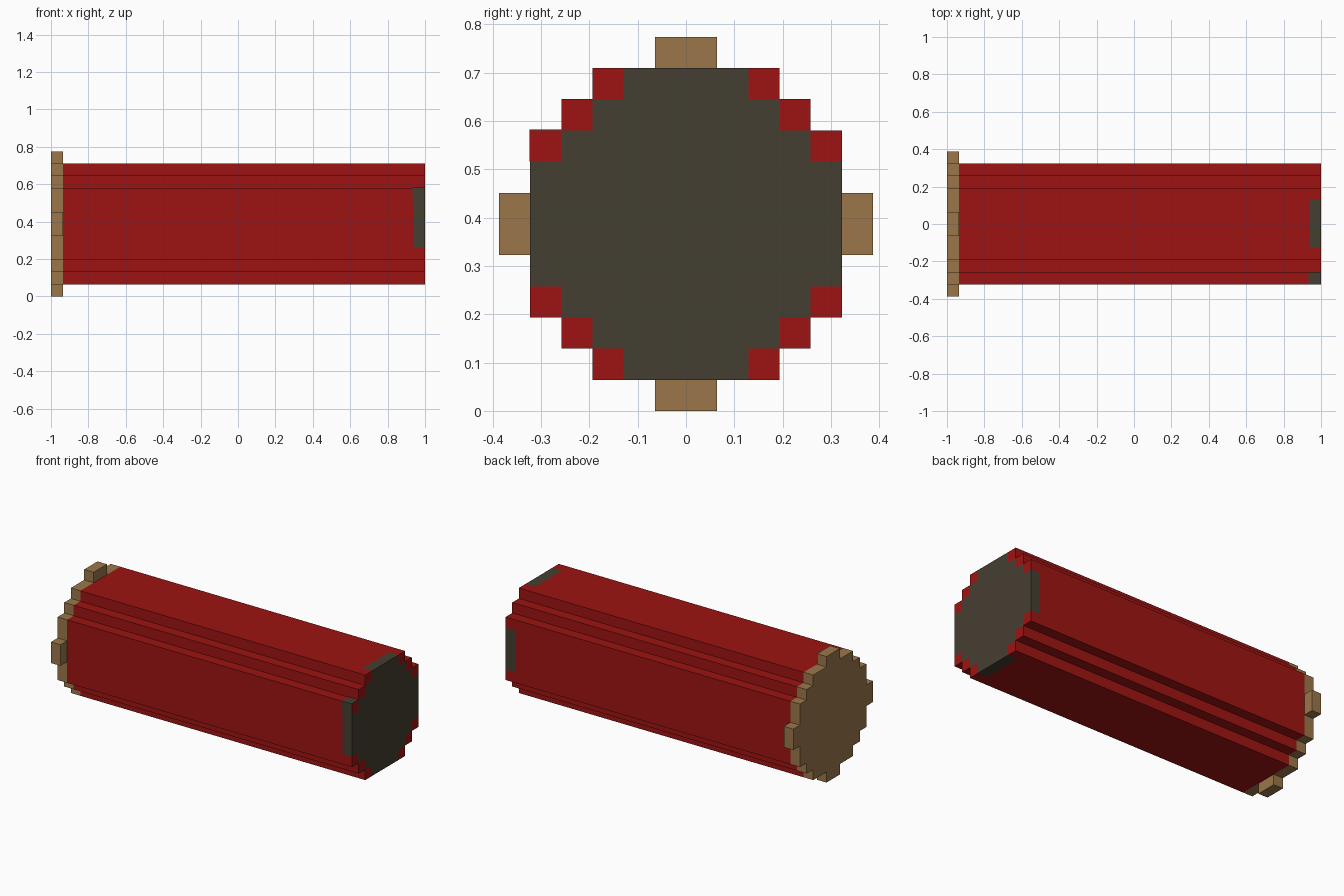
import bpy, bmesh

if "Cube" in bpy.data.objects:
    bpy.data.objects.remove(bpy.data.objects["Cube"])

V = 2 / 31                       # one voxel; the model is 31 voxels long
Z_MID = 6 * V


def material(name, rgb):
    m = bpy.data.materials.new(name)
    m.diffuse_color = (*rgb, 1)
    m.use_nodes = True
    m.node_tree.nodes["Principled BSDF"].inputs["Base Color"].default_value = m.diffuse_color
    return m


RED = material("red", (0.34, 0.007, 0.006))
TAN = material("tan", (0.33, 0.185, 0.068))
DARK = material("dark", (0.060, 0.049, 0.031))


def finish(name, bm, mat):
    bmesh.ops.recalc_face_normals(bm, faces=bm.faces)
    mesh = bpy.data.meshes.new(name)
    bm.to_mesh(mesh)
    bm.free()
    mesh.materials.append(mat)
    ob = bpy.data.objects.new(name, mesh)
    bpy.context.collection.objects.link(ob)
    return ob


def stepped_disc(name, steps, x0, x1, mat):
    """Extrude a stepped round outline; steps = (half width, height), widest first."""
    quarter = []
    low = 0
    for w, h in steps:
        quarter += [(w, low), (w, h)]
        low = h
    quarter = quarter[1:]                       # drop the point on the axis
    last_w, last_h = steps[-1]
    right = [(y, -z) for y, z in reversed(quarter)] + quarter
    outline = right + [(-y, z) for y, z in reversed(right)]
    bm = bmesh.new()
    face = bm.faces.new([bm.verts.new((x0, y * V, Z_MID + z * V)) for y, z in outline])
    ext = bmesh.ops.extrude_face_region(bm, geom=[face], use_keep_orig=True)
    verts = [g for g in ext["geom"] if isinstance(g, bmesh.types.BMVert)]
    bmesh.ops.translate(bm, verts=verts, vec=(x1 - x0, 0, 0))
    return finish(name, bm, mat)


def add_box(bm, x, y, z):
    lo = [min(r) for r in (x, y, z)]
    hi = [max(r) for r in (x, y, z)]
    for v in bmesh.ops.create_cube(bm, size=1)["verts"]:
        v.co = [lo[i] if v.co[i] < 0 else hi[i] for i in range(3)]


# Long red tube
stepped_disc("tube", [(5, 3), (4, 4), (3, 5)], -1 + V, 1 - V, RED)

# Tan base with four side lugs
stepped_disc("base", [(6, 1), (5, 3), (4, 4), (3, 5), (1, 6)], -1, -1 + V, TAN)

# Dark end cap
stepped_disc("end_cap", [(5, 2), (4, 3), (3, 4), (2, 5)], 1 - V, 1, DARK)

# Red corner blocks around the end cap
bm = bmesh.new()
for sy in (-1, 1):
    for sz in (-1, 1):
        for y, z in ((4, 2), (3, 3), (2, 4)):
            add_box(bm, (1 - V, 1),
                    (sy * y * V, sy * (y + 1) * V),
                    (Z_MID + sz * z * V, Z_MID + sz * (z + 1) * V))
finish("cap_corners", bm, RED)

# Dark sleeve over one corner block, its red end showing
e = 0.0015
bm = bmesh.new()
add_box(bm, (1 - V - e, 1 - e), (-5 * V - e, -4 * V), (Z_MID + 2 * V, Z_MID + 3 * V + e))
finish("dark_corner", bm, DARK)
